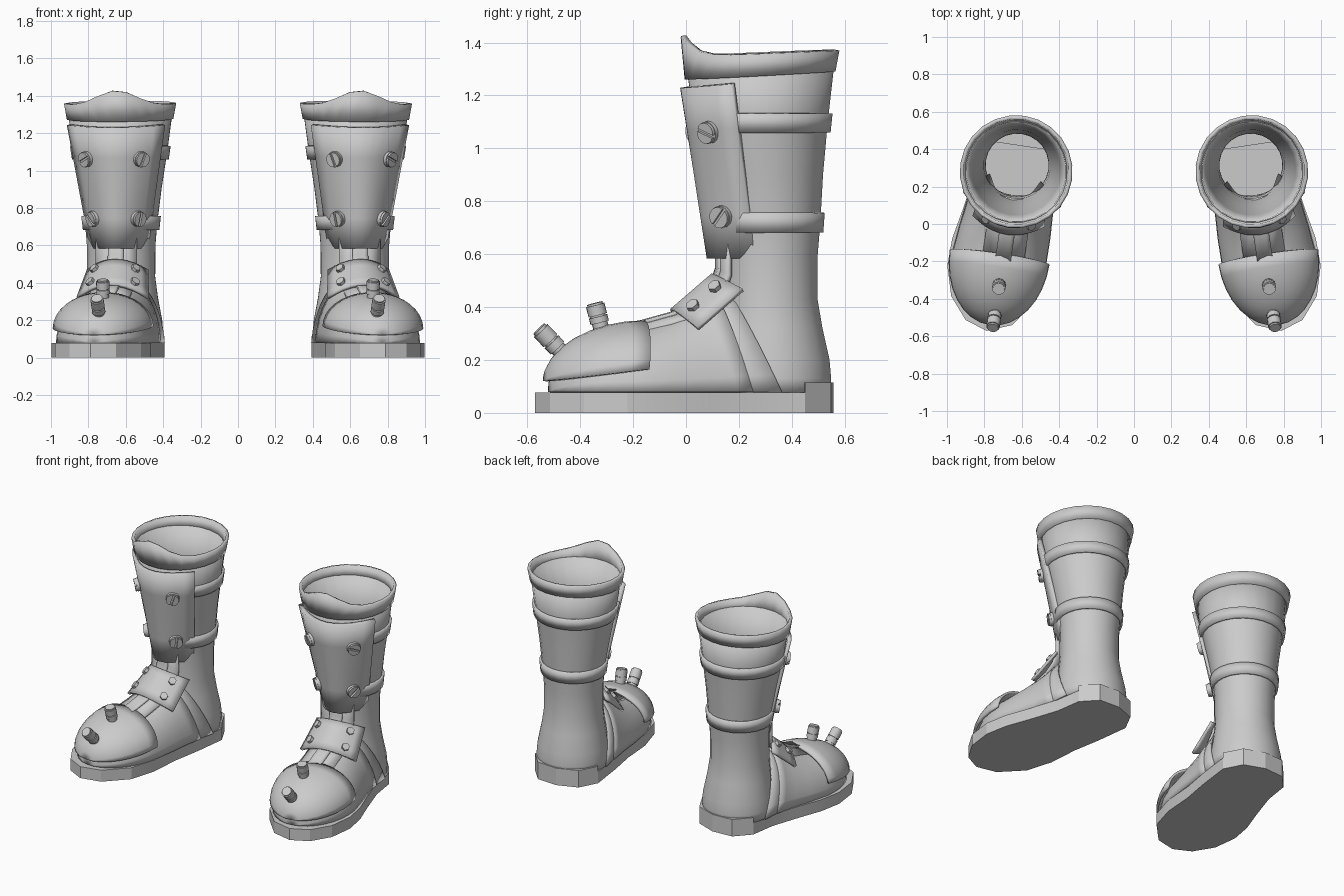
import bpy, bmesh
from math import sin, cos, pi, exp, radians
from mathutils import Vector, Matrix

if "Cube" in bpy.data.objects:
    bpy.data.objects.remove(bpy.data.objects["Cube"])

# Local boot frame (toe along -y) turned outward about the shaft axis
BOOT = (Matrix.Translation((0.63, 0.28, 0)) @ Matrix.Rotation(radians(8.5), 4, 'Z')
        @ Matrix.Translation((0, -0.28, 0)))


def finish(name, bm, thick=0, angle=35):
    bmesh.ops.remove_doubles(bm, verts=bm.verts, dist=1e-5)
    bmesh.ops.transform(bm, matrix=BOOT, verts=bm.verts)
    bmesh.ops.recalc_face_normals(bm, faces=bm.faces)
    me = bpy.data.meshes.new(name)
    bm.to_mesh(me)
    bm.free()
    ob = bpy.data.objects.new(name, me)
    bpy.context.collection.objects.link(ob)
    if thick:
        m = ob.modifiers.new("thickness", 'SOLIDIFY')
        m.thickness = thick
        m.offset = 0
    ob.modifiers.new("pair", 'MIRROR').use_mirror_merge = False
    bpy.ops.object.select_all(action='DESELECT')
    ob.select_set(True)
    bpy.context.view_layer.objects.active = ob
    bpy.ops.object.shade_smooth_by_angle(angle=radians(angle))
    return ob


def sheet(name, rows, closed=False, thick=0.0):
    """Skin a list of equally long point rows."""
    bm = bmesh.new()
    vs = [[bm.verts.new(p) for p in r] for r in rows]
    n = len(rows[0])
    for a, b in zip(vs, vs[1:]):
        for i in range(n if closed else n - 1):
            j = (i + 1) % n
            bm.faces.new((a[i], a[j], b[j], b[i]))
    return finish(name, bm, thick)


def add_prism(bm, pts, h0, h1, mat=Matrix()):
    lo = [bm.verts.new(mat @ Vector((x, y, h0))) for x, y in pts]
    hi = [bm.verts.new(mat @ Vector((x, y, h1))) for x, y in pts]
    n = len(pts)
    bm.faces.new(lo[::-1])
    bm.faces.new(hi)
    for i in range(n):
        j = (i + 1) % n
        bm.faces.new((lo[i], lo[j], hi[j], hi[i]))


def circle(r, n):
    return [(r * cos(2 * pi * i / n), r * sin(2 * pi * i / n)) for i in range(n)]


def facing(pos, normal, roll=0):
    return (Matrix.Translation(pos) @ Vector(normal).to_track_quat('Z', 'Y').to_matrix().to_4x4()
            @ Matrix.Rotation(roll, 4, 'Z'))


def ring(z, cy, r, n=24):
    return [(x, cy + y, z) for x, y in circle(r, n)]


def arch(vb, vt, cu, w, z0, z1, n=18):
    """Half-ellipse section; vb / vt are its y at the base and at the crown."""
    out = []
    for i in range(n + 1):
        a = pi * i / n
        k = sin(a)
        out.append((cu + w * cos(a), vb + (vt - vb) * k, z0 + (z1 - z0) * k))
    return out


# Sole and raised heel
OUT = [(.03, -.585), (.15, -.545), (.245, -.43), (.29, -.27), (.285, -.12), (.25, .05),
       (.215, .25), (.215, .42), (.14, .53), (0, .56), (-.14, .53), (-.22, .42),
       (-.225, .2), (-.22, 0), (-.235, -.2), (-.21, -.38), (-.1, -.535)]
bm = bmesh.new()
add_prism(bm, OUT, 0, 0.078)
finish("sole", bm, angle=15)
bm = bmesh.new()
add_prism(bm, OUT[7:12], 0.078, 0.115)
finish("heel", bm, angle=15)

# Shaft
SHAFT = [(.078, .325, .218), (.13, .325, .218), (.2, .325, .212), (.32, .32, .19), (.43, .315, .176),
         (.6, .315, .177), (.72, .315, .187), (.9, .3, .212), (1.1, .285, .245), (1.31, .28, .274)]
sheet("shaft", [ring(*s) for s in SHAFT], True, 0.015)


def shaft_at(z):
    for a, b in zip(SHAFT, SHAFT[1:]):
        if z <= b[0]:
            t = (z - a[0]) / (b[0] - a[0])
            return a[1] + t * (b[1] - a[1]), a[2] + t * (b[2] - a[2])


# Straps around the shaft
for name, z0, z1 in (("upper_strap", 1.06, 1.132), ("lower_strap", .682, .757)):
    rows = []
    for z in (z0, z1):
        cy, r = shaft_at(z)
        rows.append(ring(z, cy, r + 0.013))
    sheet(name, rows, True, 0.018)

# Cuff with a front peak
lo, hi = [], []
for i in range(24):
    a = 2 * pi * i / 24
    off = abs((a - 1.5 * pi + .08 + pi) % (2 * pi) - pi) - 0.0
    hi.append((.292 * cos(a), .28 + .292 * sin(a), 1.36 + .012 * sin(a) + .08 * exp(-(off / .5) ** 2)))
    lo.append((.277 * cos(a), .28 + .277 * sin(a), 1.277 + .016 * sin(a)))
sheet("cuff", [lo, hi], True, 0.02)

# Foot upper and the ankle panel under it
N = 8
rows = []
for i in range(N):
    f = pi / 2 * i / N
    v = -.18 - .345 * cos(f)
    rows.append(arch(v, v, .02, .245 * sin(f), .078, .078 + .242 * sin(f)))
rows += [arch(*s) for s in ((-.18, -.18, .02, .245, .078, .32), (-.05, -.08, .012, .238, .078, .35),
                            (.08, 0, .005, .226, .078, .385), (.16, .06, 0, .222, .078, .415),
                            (.22, .11, 0, .222, .078, .44))]
sheet("vamp", rows, False, 0.016)
sheet("ankle_panel", [arch(*s) for s in ((.1, .05, 0, .212, .078, .41), (.22, .11, 0, .219, .078, .435),
                                         (.33, .15, 0, .228, .078, .46))], False, 0.012)

# Toe cap
rows = []
for i in range(N + 1):
    f = pi / 2 * i / N
    v = -.185 - .36 * cos(f)
    rows.append(arch(v, v + .02 * sin(f), .02, .262 * sin(f), .12 + .045 * (1 - cos(f)), .12 + .222 * sin(f)))
sheet("toe_cap", rows, False, 0.016)

# Toe studs
for name, p0, p1 in (("rear_toe_stud", (0, -.325, .31), (0, -.352, .415)),
                     ("front_toe_stud", (0, -.465, .215), (0, -.565, .318))):
    p0, p1 = Vector(p0), Vector(p1)
    d = (p1 - p0).length
    m = facing(p0, p1 - p0)
    bm = bmesh.new()
    add_prism(bm, circle(.03, 14), 0, d, m)
    add_prism(bm, circle(.036, 14), .3 * d, .52 * d, m)
    add_prism(bm, circle(.036, 14), .57 * d, .93 * d, m)
    finish(name, bm)

# Tongue with a raised centre strip
PATH = [(-.2, .325), (-.05, .366), (.04, .405), (.1, .46), (.128, .54), (.128, .75)]
for name, w, lift in (("tongue", .11, 0), ("tongue_strip", .042, .01)):
    sheet(name, [[(s * w, v - lift * .5 + .02 * s * s * (w > .1), z + lift * .7 - .02 * s * s * (w > .1))
                  for s in (-1, -.5, 0, .5, 1)] for v, z in PATH], False, 0.018)


# Armour plates as functions of s (across) and t (up)
def shin(s, t):
    return Vector((s * (.147 + .11 * t), .088 - .1 * t + s * s * (.155 - .005 * t),
                   .585 + .645 * t + .015 * t * s * s))


def instep(s, t):
    return Vector((s * (.19 - .03 * t), -.055 + .155 * t + s * s * (.07 + .02 * t),
                   .388 + .132 * t - s * s * (.07 - .015 * t)))


def normal(f, s, t, e=.01):
    return (f(s + e, t) - f(s - e, t)).cross(f(s, t + e) - f(s, t - e)).normalized()


for name, f, thick in (("shin_plate", shin, .024), ("instep_plate", instep, .018)):
    sheet(name, [[f(i / 5, j / 4) for i in range(-5, 6)] for j in range(5)], False, thick)

# Slotted screws on the shin plate
for k, (s, t) in enumerate(((-.6, .735), (.62, .735), (-.63, .245), (.63, .245))):
    m = facing(shin(s, t), normal(shin, s, t), (.3, 1.2, .1, 2.4)[k])
    bm = bmesh.new()
    add_prism(bm, circle(.043, 16), 0, .026, m)
    for side in (0, pi):
        half = [(.006 + .034 * cos(a), .038 * sin(a)) for a in [pi * (i / 8 - .5) for i in range(9)]]
        add_prism(bm, half, .026, .038, m @ Matrix.Rotation(side, 4, 'Z'))
    finish("shin_screw", bm)

# Hex bolts on the instep plate
for s in (-.62, .62):
    for t in (.25, .77):
        bm = bmesh.new()
        add_prism(bm, circle(.025, 6), 0, .026, facing(instep(s, t), normal(instep, s, t)))
        finish("instep_bolt", bm)
